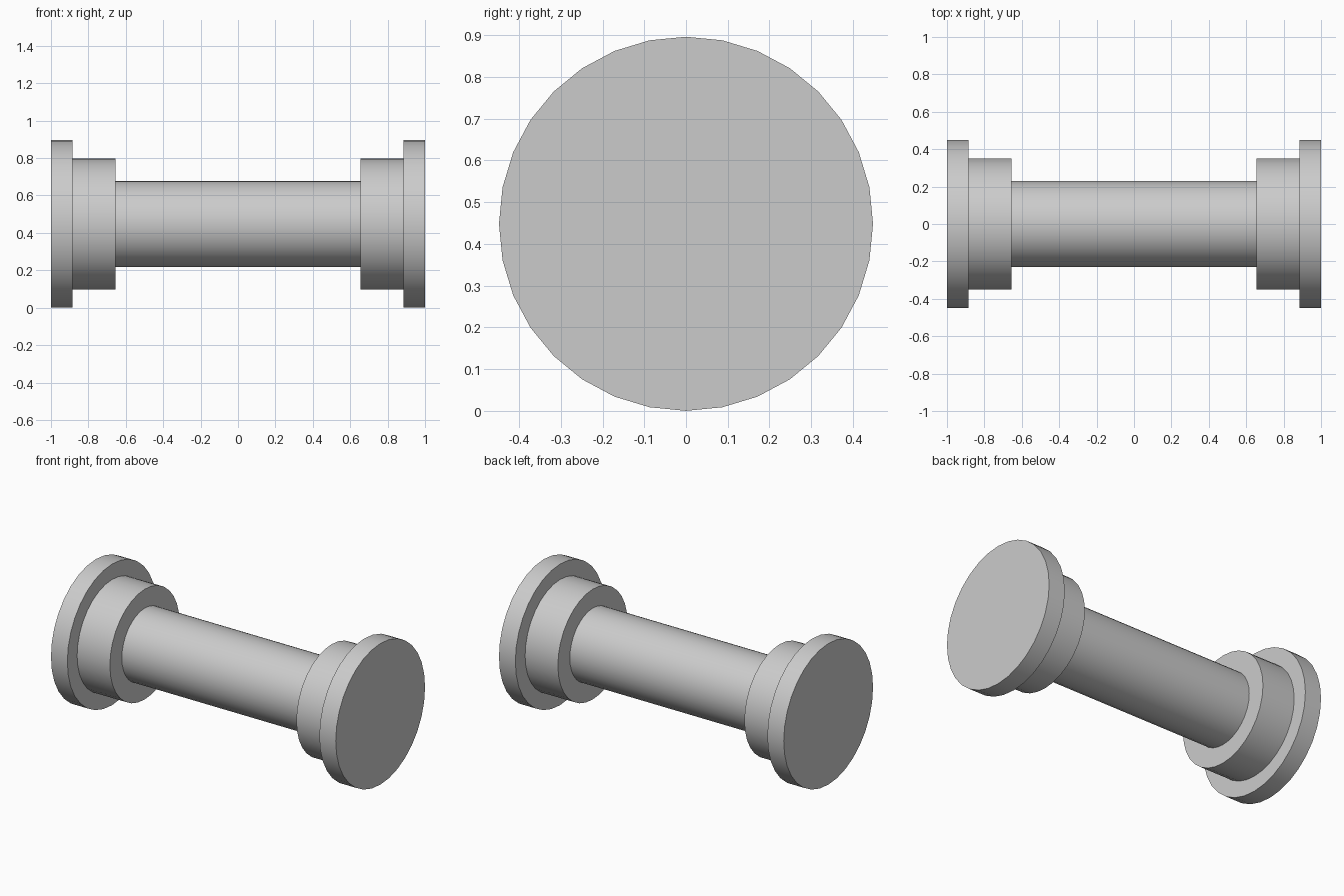
import bpy
import math

cube = bpy.data.objects.get("Cube")
if cube:
    bpy.data.objects.remove(cube, do_unlink=True)

FLANGE_RADIUS = 0.448
SIDES = 32

grey = bpy.data.materials.new("plain_grey")
grey.use_nodes = True
colour = (0.6, 0.6, 0.6, 1)
grey.diffuse_color = colour
grey.node_tree.nodes["Principled BSDF"].inputs["Base Color"].default_value = colour


def disc(name, radius, x_start, x_end):
    """Solid cylinder lying along x."""
    bpy.ops.mesh.primitive_cylinder_add(
        vertices=SIDES, radius=radius, depth=x_end - x_start,
        location=((x_start + x_end) / 2, 0, FLANGE_RADIUS),
        rotation=(0, math.pi / 2, 0))
    part = bpy.context.object
    part.name = name
    part.data.materials.append(grey)
    bpy.ops.object.shade_smooth_by_angle(angle=math.radians(30))


# Central shaft
disc("shaft", 0.23, -0.655, 0.655)

# Stepped collar and end flange on each side
for side, sign in (("left", 1), ("right", -1)):
    disc(side + "_collar", 0.35, *sorted((sign * 0.655, sign * 0.885)))
    disc(side + "_flange", FLANGE_RADIUS, *sorted((sign * 0.885, sign * 1.0)))
